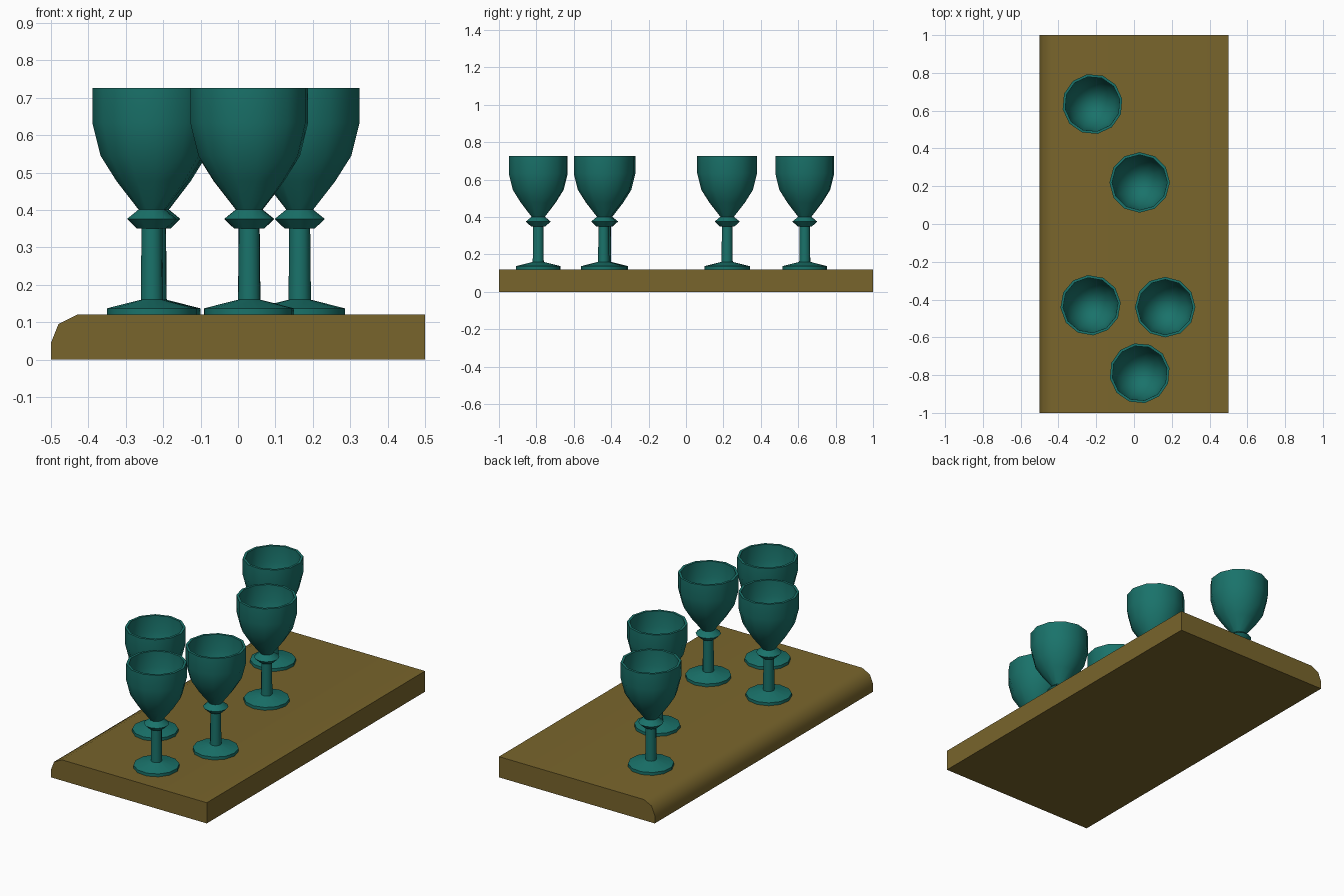
import bpy, bmesh, math

if "Cube" in bpy.data.objects:
    bpy.data.objects.remove(bpy.data.objects["Cube"])


def material(name, color):
    m = bpy.data.materials.new(name)
    m.diffuse_color = color
    m.use_nodes = True
    m.node_tree.nodes["Principled BSDF"].inputs["Base Color"].default_value = m.diffuse_color
    return m


def finish(bm, name, mat, angle):
    bmesh.ops.recalc_face_normals(bm, faces=bm.faces)
    me = bpy.data.meshes.new(name)
    bm.to_mesh(me)
    bm.free()
    ob = bpy.data.objects.new(name, me)
    bpy.context.collection.objects.link(ob)
    me.materials.append(mat)
    bpy.ops.object.select_all(action='DESELECT')
    ob.select_set(True)
    bpy.context.view_layer.objects.active = ob
    bpy.ops.object.shade_smooth_by_angle(angle=math.radians(angle))
    return ob


wood = material("wood", (0.19, 0.13, 0.025, 1))
teal = material("teal_glass", (0.01, 0.17, 0.145, 1))

# Shelf board: cross-section with one rounded long edge, extruded along y
section = [(-0.5, 0), (-0.5, 0.045), (-0.48, 0.095), (-0.43, 0.12),
           (0.5, 0.12), (0.5, 0)]
bm = bmesh.new()
face = bm.faces.new([bm.verts.new((x, -1, z)) for x, z in section])
ext = bmesh.ops.extrude_face_region(bm, geom=[face])
bmesh.ops.translate(bm, vec=(0, 2, 0),
                    verts=[v for v in ext['geom'] if isinstance(v, bmesh.types.BMVert)])
finish(bm, "shelf_board", wood, 45)

# Goblet: outer and inner profile (radius, height above board), 12 sides
SIDES = 12
PROFILE = [(0, 0), (0.121, 0), (0.121, 0.017), (0.03, 0.04), (0.028, 0.23),
           (0.04, 0.23), (0.067, 0.256), (0.036, 0.281),
           (0.095, 0.357), (0.138, 0.425), (0.16, 0.513), (0.16, 0.606),
           (0.146, 0.606), (0.145, 0.515), (0.122, 0.43), (0.08, 0.37), (0, 0.325)]


def goblet(name, x, y, turn):
    bm = bmesh.new()
    rings = []
    for r, z in PROFILE:
        n = SIDES if r else 1
        rings.append([bm.verts.new((r * math.cos(math.tau * i / SIDES),
                                    r * math.sin(math.tau * i / SIDES), z))
                      for i in range(n)])
    for a, b in zip(rings, rings[1:]):
        for i in range(SIDES):
            j = (i + 1) % SIDES
            quad = [a[i % len(a)], a[j % len(a)], b[j % len(b)], b[i % len(b)]]
            bm.faces.new(list(dict.fromkeys(quad)))
    ob = finish(bm, name, teal, 40)
    ob.location = (x, y, 0.12)
    ob.rotation_euler.z = math.radians(turn)


# Five goblets standing on the board
SPOTS = [(-0.22, 0.635, 10), (0.03, 0.22, 0), (-0.23, -0.43, 5),
         (0.165, -0.44, 0), (0.03, -0.79, 10)]
for k, (x, y, turn) in enumerate(SPOTS, 1):
    goblet(f"goblet_{k}", x, y, turn)
